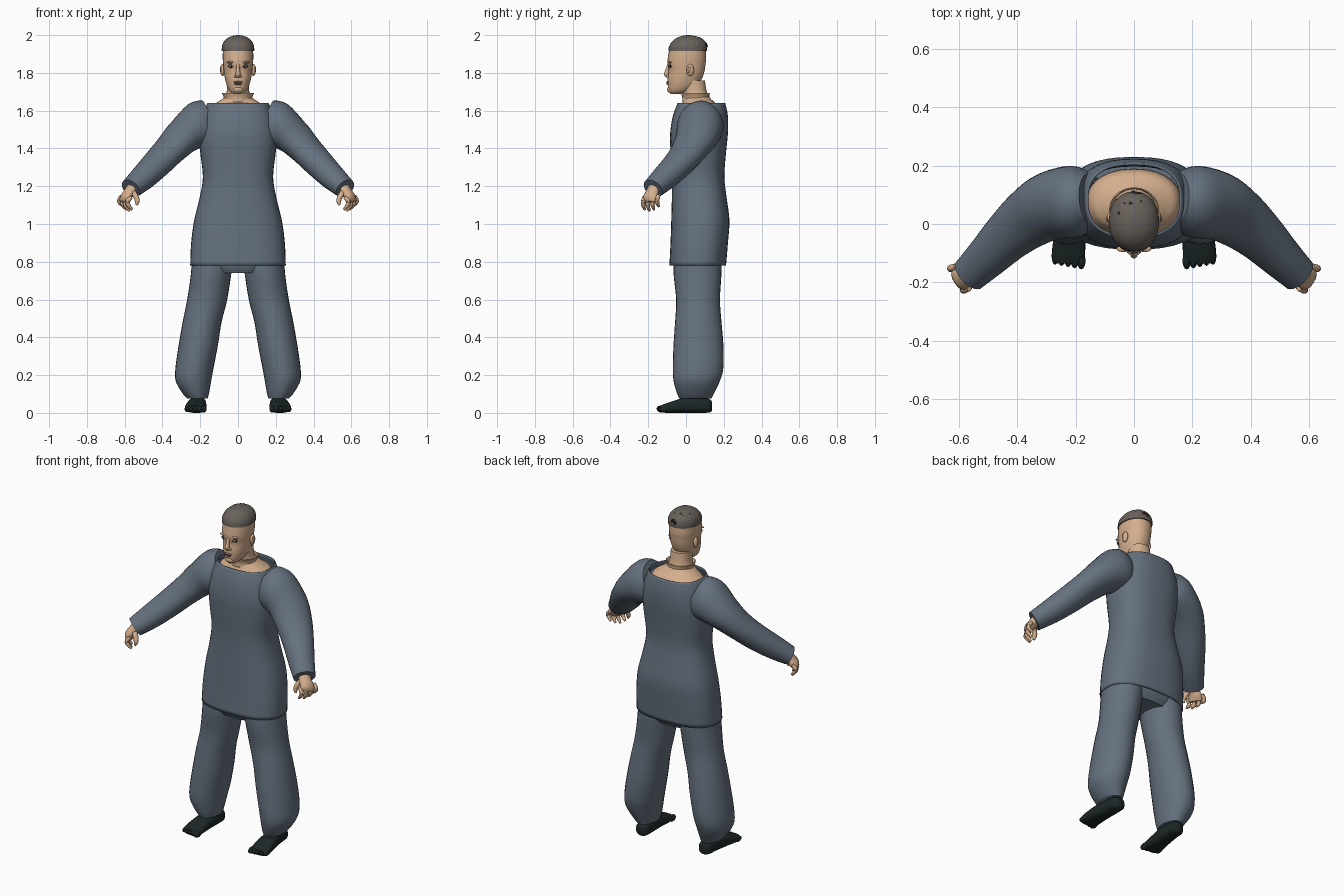
import bpy, bmesh, math, random
from mathutils import Vector

random.seed(4)


def material(name, rgb):
    m = bpy.data.materials.new(name)
    m.diffuse_color = (*rgb, 1)
    return m


CLOTH = material("slate cloth", (0.13, 0.165, 0.21))
SKIN = material("skin", (0.66, 0.43, 0.27))
LIP = material("lip", (0.42, 0.22, 0.15))
HAIR = material("grey hair", (0.14, 0.12, 0.105))
DARK = material("dark hair and lashes", (0.025, 0.02, 0.018))
SHOE = material("dark shoe", (0.012, 0.02, 0.02))
WHITE = material("eye white", (0.6, 0.57, 0.52))


def finish(name, bm, mat, angle=50):
    me = bpy.data.meshes.new(name)
    bm.to_mesh(me)
    bm.free()
    me.materials.append(mat)
    me.shade_smooth()
    me.set_sharp_from_angle(angle=math.radians(angle))
    ob = bpy.data.objects.new(name, me)
    bpy.context.collection.objects.link(ob)
    return ob


def resample(rings, steps):
    """Catmull-Rom interpolation through the ring values."""
    r = [rings[0]] + list(rings) + [rings[-1]]
    out = []
    for i in range(1, len(r) - 2):
        for k in range(steps):
            t = k / steps
            out.append([0.5 * (2 * b + (c - a) * t + (2 * a - 5 * b + 4 * c - d) * t * t
                               + (3 * b - a - 3 * c + d) * t ** 3)
                        for a, b, c, d in zip(*r[i - 1:i + 3])])
    return out + [list(rings[-1])]


def loft(name, rings, mat, mode="z", e=2.0, n=28, side=1, steps=4, wall=0):
    """Skin superellipse rings (x, y, z, a, b) along z, along y, or along their path."""
    rings = resample(rings, steps)
    cs = [Vector(r[:3]) for r in rings]
    bm = bmesh.new()
    loops = []
    for i, r in enumerate(rings):
        u, v = Vector((1, 0, 0)), Vector((0, 1, 0))
        if mode == "y":
            v = Vector((0, 0, 1))
        elif mode == "path":
            t = (cs[min(i + 1, len(cs) - 1)] - cs[max(i - 1, 0)]).normalized()
            u = Vector((0, 0, 1)).cross(t)
            u = u.normalized() if u.length > 0.05 else Vector((1, 0, 0))
            v = t.cross(u)
        loop = []
        for k in range(n):
            c, s = math.cos(math.tau * k / n), math.sin(math.tau * k / n)
            p = (cs[i] + u * math.copysign(abs(c) ** (2 / e), c) * r[3]
                 + v * math.copysign(abs(s) ** (2 / e), s) * r[4])
            loop.append(bm.verts.new((p.x * side, p.y, p.z)))
        loops.append(loop)
    for a, b in zip(loops, loops[1:]):
        for k in range(n):
            bm.faces.new((a[k], a[(k + 1) % n], b[(k + 1) % n], b[k]))
    caps = [bm.faces.new(loops[0]), bm.faces.new(loops[-1])]
    bmesh.ops.recalc_face_normals(bm, faces=bm.faces)
    if wall:
        bmesh.ops.delete(bm, geom=caps, context="FACES_ONLY")
    ob = finish(name, bm, mat)
    if wall:
        mod = ob.modifiers.new("cloth thickness", "SOLIDIFY")
        mod.thickness = wall
        mod.offset = -1
    return ob


def upright(rows):
    """(z, centre x, half width, front y, back y) to ring values."""
    return [(x, (f + b) / 2, z, w, (b - f) / 2) for z, x, w, f, b in rows]


def blob(name, loc, size, mat, seg=16):
    bm = bmesh.new()
    bmesh.ops.create_uvsphere(bm, u_segments=seg, v_segments=seg // 2 + 2, radius=1)
    for v in bm.verts:
        v.co = Vector(loc) + Vector(a * b for a, b in zip(v.co, size))
    return finish(name, bm, mat, 180)


# Long tunic, open at neck and hem
loft("tunic", upright([
    (0.78, 0, 0.253, -0.088, 0.212), (0.90, 0, 0.248, -0.082, 0.222),
    (1.02, 0, 0.232, -0.078, 0.230), (1.14, 0, 0.203, -0.075, 0.215),
    (1.25, 0, 0.186, -0.075, 0.203), (1.38, 0, 0.200, -0.082, 0.212),
    (1.48, 0, 0.205, -0.084, 0.222), (1.57, 0, 0.188, -0.070, 0.222),
    (1.64, 0, 0.162, -0.045, 0.208)]), CLOTH, e=2.5, n=40, wall=0.006)

# Trouser seat under the tunic
loft("trouser_seat", upright([
    (0.74, 0, 0.15, -0.045, 0.165), (0.80, 0, 0.225, -0.065, 0.190),
    (0.95, 0, 0.220, -0.06, 0.20)]), CLOTH, e=2.4)

# Shoulders, chest and neck skin
loft("upper_body", upright([
    (1.40, 0, 0.165, -0.055, 0.185), (1.55, 0, 0.165, -0.050, 0.190),
    (1.615, 0, 0.150, -0.030, 0.180), (1.645, 0, 0.110, -0.018, 0.150),
    (1.67, 0, 0.074, -0.012, 0.125), (1.70, 0, 0.060, -0.016, 0.110),
    (1.76, 0, 0.058, -0.020, 0.100)]), SKIN, e=2.2)
# Loose flaring skin edge round the neck base
loft("neck_edge", upright([
    (1.645, 0, 0.078, -0.020, 0.128), (1.67, 0, 0.076, -0.020, 0.124),
    (1.693, 0, 0.086, -0.026, 0.126)]), SKIN, n=20, wall=0.004)

# Head with skull, jaw and face
loft("head", upright([
    (1.688, 0, 0.022, -0.080, -0.035), (1.702, 0, 0.042, -0.091, 0.020),
    (1.73, 0, 0.058, -0.096, 0.060), (1.77, 0, 0.069, -0.097, 0.085),
    (1.81, 0, 0.075, -0.092, 0.098), (1.85, 0, 0.079, -0.098, 0.104),
    (1.88, 0, 0.081, -0.096, 0.107), (1.93, 0, 0.080, -0.088, 0.104)]),
    SKIN, e=2.15, n=32)
loft("hair_cap", upright([
    (1.915, 0, 0.086, -0.094, 0.111), (1.94, 0, 0.085, -0.090, 0.111),
    (1.965, 0, 0.075, -0.075, 0.102), (1.985, 0, 0.054, -0.050, 0.080),
    (1.996, 0, 0.028, -0.020, 0.045), (2.0, 0, 0.004, 0.008, 0.016)]),
    HAIR, e=2.15, n=32)
# Rough tufts on the back of the crown
for i in range(12):
    a = math.radians(20 + 140 * (i + random.random()) / 12)
    h = random.uniform(0.15, 0.9)
    w = math.sqrt(1 - h * h * 0.85)
    blob("crown_tuft", (0.078 * w * math.cos(a), 0.010 + 0.098 * w * math.sin(a),
                        1.93 + 0.058 * h), (0.009, 0.010, 0.012), DARK, 8)

# Nose and mouth
loft("nose", [(0, -0.092, 1.845, 0.009, 0.007), (0, -0.099, 1.815, 0.010, 0.011),
              (0, -0.104, 1.792, 0.013, 0.014), (0, -0.096, 1.776, 0.012, 0.009)],
     SKIN, n=14)
blob("upper_lip", (0, -0.096, 1.751), (0.025, 0.008, 0.0055), LIP)
blob("lower_lip", (0, -0.095, 1.741), (0.021, 0.009, 0.006), LIP)
blob("mouth_line", (0, -0.1005, 1.7465), (0.021, 0.0045, 0.0015), DARK)
blob("chin", (0, -0.083, 1.712), (0.027, 0.017, 0.017), SKIN)

for s, tag in ((1, "left"), (-1, "right")):
    # Eyes, brows, nostrils and ears
    blob(tag + "_eye_rim", (s * 0.034, -0.083, 1.836), (0.019, 0.008, 0.010), DARK)
    blob(tag + "_eye_white", (s * 0.034, -0.087, 1.835), (0.014, 0.007, 0.0065), WHITE)
    blob(tag + "_iris", (s * 0.034, -0.092, 1.835), (0.006, 0.004, 0.006), DARK)
    blob(tag + "_brow", (s * 0.036, -0.085, 1.856), (0.024, 0.011, 0.006), SKIN)
    blob(tag + "_nostril", (s * 0.013, -0.095, 1.783), (0.008, 0.010, 0.008), SKIN)
    blob(tag + "_ear", (s * 0.082, 0.022, 1.815), (0.012, 0.020, 0.032), SKIN)
    blob(tag + "_ear_hollow", (s * 0.091, 0.018, 1.818), (0.004, 0.010, 0.019), LIP)

    # Sleeve sweeping down and forward
    loft(tag + "_sleeve", [
        (0.145, 0.085, 1.555, 0.090, 0.108), (0.200, 0.078, 1.528, 0.122, 0.124),
        (0.285, 0.062, 1.468, 0.118, 0.098), (0.360, 0.018, 1.392, 0.104, 0.080),
        (0.430, -0.040, 1.318, 0.088, 0.074), (0.500, -0.110, 1.248, 0.074, 0.067),
        (0.567, -0.175, 1.188, 0.062, 0.054)], CLOTH, "path", side=s)

    # Hand with curled fingers
    loft(tag + "_palm", [
        (0.550, -0.160, 1.205, 0.034, 0.030), (0.575, -0.178, 1.170, 0.036, 0.027),
        (0.595, -0.187, 1.140, 0.042, 0.026), (0.600, -0.190, 1.118, 0.036, 0.018)],
        SKIN, "path", side=s, n=16)
    for i in range(4):
        p = Vector((0.622, -0.150, 1.142)).lerp(Vector((0.578, -0.224, 1.134)), i / 3)
        drop = (0.050, 0.064, 0.068, 0.058)[i]
        offsets = ((-0.012, 0.004, 0.008), (0.006, -0.002, -0.014),
                   (0.002, -0.002, -0.6 * drop), (-0.018, 0.006, -drop))
        loft(tag + "_finger", [(*(p + Vector(o)), r, r) for o, r in
                               zip(offsets, (0.011, 0.0125, 0.0115, 0.006))],
             SKIN, "path", side=s, n=10, steps=3)
    loft(tag + "_thumb", [
        (0.560, -0.190, 1.172, 0.016, 0.016), (0.540, -0.205, 1.145, 0.015, 0.014),
        (0.533, -0.212, 1.120, 0.013, 0.012), (0.538, -0.215, 1.100, 0.006, 0.006)],
        SKIN, "path", side=s, n=10, steps=3)

    # Baggy trouser leg
    loft(tag + "_trouser_leg", upright([
        (0.86, 0.130, 0.112, -0.062, 0.190), (0.74, 0.142, 0.107, -0.066, 0.188),
        (0.60, 0.163, 0.106, -0.052, 0.180), (0.48, 0.190, 0.103, -0.058, 0.188),
        (0.36, 0.210, 0.104, -0.066, 0.198), (0.24, 0.230, 0.101, -0.070, 0.198),
        (0.17, 0.236, 0.094, -0.066, 0.180), (0.11, 0.225, 0.073, -0.050, 0.152),
        (0.075, 0.215, 0.054, -0.035, 0.135)]), CLOTH, side=s)

    # Foot-shaped shoe with toes
    loft(tag + "_shoe", [
        (0.210, 0.138, 0.035, 0.018, 0.022), (0.210, 0.122, 0.038, 0.038, 0.036),
        (0.212, 0.060, 0.042, 0.044, 0.042), (0.218, -0.010, 0.040, 0.050, 0.040),
        (0.223, -0.070, 0.031, 0.056, 0.031), (0.225, -0.115, 0.024, 0.056, 0.023),
        (0.225, -0.135, 0.022, 0.046, 0.016)], SHOE, "y", e=2.5, side=s)
    for i in range(5):
        blob(tag + "_toe", (s * (0.181 + 0.0225 * i), -0.126 + 0.004 * i, 0.021),
             (0.015 - 0.0008 * i, 0.030, 0.020 - 0.001 * i), SHOE, 12)
